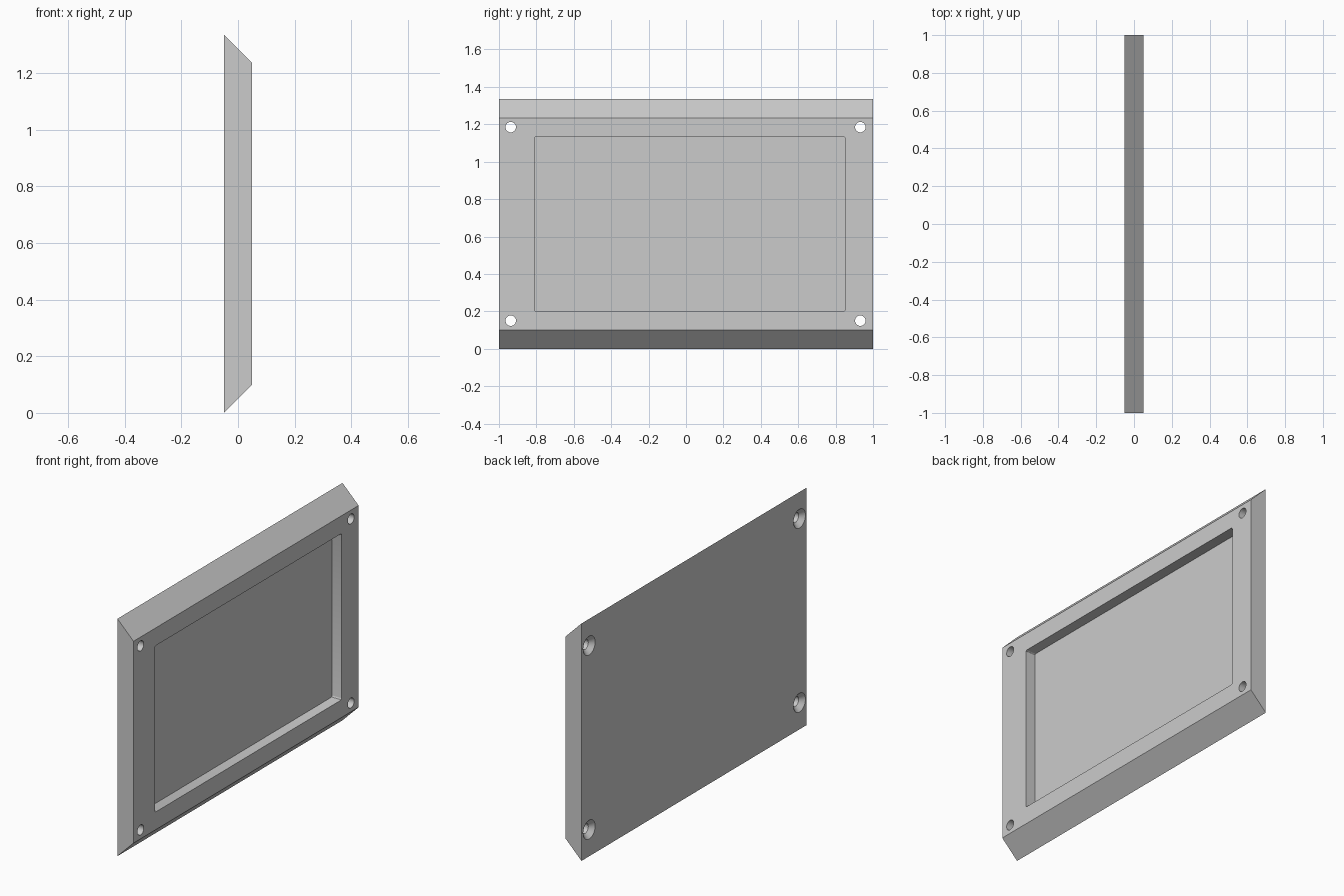
import bpy
import bmesh
import math
from mathutils import Matrix

cube = bpy.data.objects.get("Cube")
if cube:
    bpy.data.objects.remove(cube, do_unlink=True)

HALF = 0.05        # half thickness of the panel
HEIGHT = 1.335

grey = bpy.data.materials.new("light grey")
grey.use_nodes = True
grey.diffuse_color = (0.6, 0.6, 0.6, 1)
grey.node_tree.nodes["Principled BSDF"].inputs["Base Color"].default_value = (0.6, 0.6, 0.6, 1)


def make_object(name, bm):
    bmesh.ops.recalc_face_normals(bm, faces=bm.faces)
    mesh = bpy.data.meshes.new(name)
    bm.to_mesh(mesh)
    bm.free()
    mesh.materials.append(grey)
    obj = bpy.data.objects.new(name, mesh)
    bpy.context.collection.objects.link(obj)
    return obj


def prism(name, profile, axis_vec):
    """Extrude a closed outline along a vector."""
    bm = bmesh.new()
    face = bm.faces.new([bm.verts.new(p) for p in profile])
    ext = bmesh.ops.extrude_face_region(bm, geom=[face], use_keep_orig=True)
    verts = [g for g in ext["geom"] if isinstance(g, bmesh.types.BMVert)]
    bmesh.ops.translate(bm, verts=verts, vec=axis_vec)
    return make_object(name, bm)


def screw_cutter(y, z):
    """Straight bore that flares into a countersink at the back."""
    bm = bmesh.new()
    rings = []
    for x, r in ((-HALF - 0.005, 0.058), (-HALF + 0.025, 0.028), (HALF + 0.02, 0.028)):
        ring = bmesh.ops.create_circle(bm, segments=32, radius=r)["verts"]
        bmesh.ops.transform(bm, verts=ring,
                            matrix=Matrix.Translation((x, y, z)) @ Matrix.Rotation(math.pi / 2, 4, "Y"))
        rings.append(ring)
    for a, b in zip(rings, rings[1:]):
        for i in range(32):
            j = (i + 1) % 32
            bm.faces.new((a[i], a[j], b[j], b[i]))
    bm.faces.new(rings[0])
    bm.faces.new(rings[-1])
    return make_object("screw_cutter", bm)


def rounded_rect(x, y0, y1, z0, z1, r):
    pts = []
    corners = ((y1 - r, z1 - r), (y0 + r, z1 - r), (y0 + r, z0 + r), (y1 - r, z0 + r))
    for k, (cy, cz) in enumerate(corners):
        for s in range(4):
            a = math.pi / 2 * (k + s / 3)
            pts.append((x, cy + r * math.cos(a), cz + r * math.sin(a)))
    return pts


# Panel with bevelled top and bottom edges
panel = prism("panel", [(-HALF, -1, 0), (HALF, -1, 0.1),
                        (HALF, -1, HEIGHT - 0.1), (-HALF, -1, HEIGHT)], (0, 2, 0))

# Recessed pocket and four screw holes
cutters = [prism("pocket_cutter", rounded_rect(-0.01, -0.81, 0.85, 0.2, 1.135, 0.01), (0.1, 0, 0))]
for y in (-0.937, 0.932):
    for z in (0.15, 1.185):
        cutters.append(screw_cutter(y, z))

bpy.context.view_layer.objects.active = panel
for cutter in cutters:
    cutter.hide_render = True
    mod = panel.modifiers.new("cut", "BOOLEAN")
    mod.operation = "DIFFERENCE"
    mod.solver = "EXACT"
    mod.object = cutter
    bpy.ops.object.modifier_apply(modifier=mod.name)
    bpy.data.objects.remove(cutter, do_unlink=True)

# Smooth bores, crisp edges
bpy.ops.object.select_all(action="DESELECT")
panel.select_set(True)
bpy.ops.object.shade_smooth_by_angle(angle=math.radians(30))
